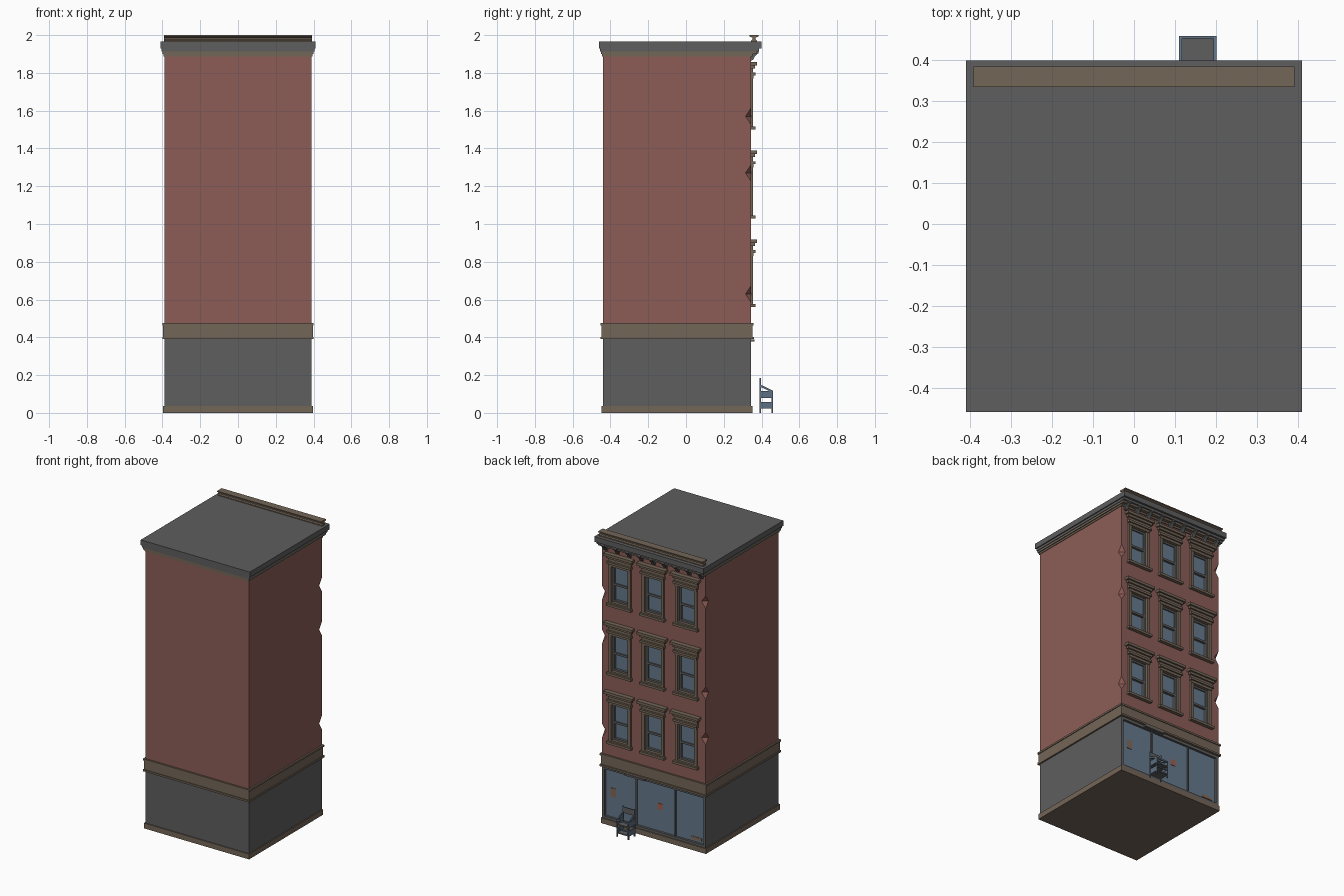
import bpy, bmesh
from mathutils import Vector


def mat(name, r, g, b):
    m = bpy.data.materials.new(name)
    m.diffuse_color = (r, g, b, 1)
    return m


BRICK = mat("brick red", 0.262, 0.108, 0.094)
STONE = mat("brown stone", 0.175, 0.133, 0.097)
GREY = mat("dark grey", 0.112, 0.112, 0.112)
GLASS = mat("window glass", 0.13, 0.19, 0.26)
STEEL = mat("blue steel", 0.11, 0.16, 0.22)
POSTER = mat("red poster", 0.36, 0.11, 0.07)
PAPER = mat("brown poster", 0.22, 0.14, 0.09)


def add_box(bm, x0, x1, y0, y1, z0, z1):
    v = [bm.verts.new((x, y, z)) for x in (x0, x1) for y in (y0, y1) for z in (z0, z1)]
    for f in ((0, 1, 3, 2), (4, 6, 7, 5), (0, 4, 5, 1), (2, 3, 7, 6), (0, 2, 6, 4), (1, 5, 7, 3)):
        bm.faces.new([v[i] for i in f])


def finish(bm, name, m):
    bmesh.ops.recalc_face_normals(bm, faces=bm.faces)
    me = bpy.data.meshes.new(name)
    bm.to_mesh(me)
    bm.free()
    ob = bpy.data.objects.new(name, me)
    bpy.context.collection.objects.link(ob)
    me.materials.append(m)
    return ob


def boxes(name, m, *dims):
    bm = bmesh.new()
    for d in dims:
        add_box(bm, *d)
    return finish(bm, name, m)


def prism(name, m, x0, x1, profile):
    """Extrude a (y, z) profile along x."""
    bm = bmesh.new()
    f = bm.faces.new([bm.verts.new((x0, y, z)) for y, z in profile])
    r = bmesh.ops.extrude_face_region(bm, geom=[f])
    for v in r["geom"]:
        if isinstance(v, bmesh.types.BMVert):
            v.co.x = x1
    return finish(bm, name, m)


W, YB, YF = 0.39, -0.44, 0.345
COLS = (-0.247, 0.003, 0.253)
ROWS = (0.56, 1.03, 1.50)

# brick upper storeys, with window openings and chipped front corners
wall = boxes("brick_walls", BRICK, (-W, W, YB, YF, 0.46, 1.90))
bm = bmesh.new()
for x in COLS:
    for z in ROWS:
        add_box(bm, x - 0.068, x + 0.068, 0.312, 0.40, z + 0.012, z + 0.288)
for side, heights in ((1, (0.63, 1.27, 1.57)), (-1, (0.78, 1.09, 1.71))):
    for z in heights:
        c = Vector((side * W, YF, z))
        top, bot = (bm.verts.new(c + Vector((0, 0, s * 0.045))) for s in (1, -1))
        ring = [bm.verts.new(c + Vector(d)) for d in
                ((0.03, 0, 0), (0, 0.03, 0), (-0.03, 0, 0), (0, -0.03, 0))]
        for i in range(4):
            a, b = ring[i], ring[(i + 1) % 4]
            bm.faces.new((a, b, top))
            bm.faces.new((b, a, bot))
cutter = finish(bm, "opening_cutter", BRICK)
cutter.hide_render = True
cutter.hide_viewport = True
mod = wall.modifiers.new("openings", "BOOLEAN")
mod.object = cutter
mod.operation = "DIFFERENCE"
mod.solver = "EXACT"

# ground floor core, piers and header
boxes("ground_floor", GREY, (-W, W, YB, 0.318, 0.03, 0.395),
      (-W, -0.373, 0.31, YF, 0.03, 0.395), (0.373, W, 0.31, YF, 0.03, 0.395),
      (-0.375, 0.375, 0.31, YF, 0.372, 0.395), (-0.375, 0.375, 0.31, YF, 0.03, 0.052))
boxes("plinth", STONE, (-0.396, 0.396, -0.447, 0.351, 0, 0.036))
boxes("shop_band", STONE, (-0.396, 0.396, -0.447, 0.352, 0.395, 0.467),
      (-0.401, 0.401, -0.452, 0.360, 0.390, 0.402),
      (-0.401, 0.401, -0.452, 0.357, 0.463, 0.475))

# shop window with mullions and posters
boxes("shop_glass", GLASS, (-0.374, 0.374, 0.317, 0.330, 0.050, 0.374))
boxes("shop_mullions", GREY, *[(x - 0.005, x + 0.005, 0.32, 0.340, 0.05, 0.374)
                               for x in (-0.155, 0.138)])
boxes("sign_rail", GREY, (0.06, 0.21, 0.34, 0.362, 0.377, 0.389))
boxes("red_poster", POSTER, (-0.055, -0.02, 0.329, 0.333, 0.20, 0.24))
boxes("brown_posters", PAPER, (0.295, 0.335, 0.329, 0.333, 0.19, 0.25),
      (-0.35, -0.27, 0.329, 0.333, 0.065, 0.085))

# windows: stone surround, sill, hood, sashes and glass
surround, sash, glass = [], [], []
for x in COLS:
    for z in ROWS:
        b, t = z + 0.012, z + 0.288
        for s in (-1, 1):
            xs = sorted((x + s * 0.062, x + s * 0.083))
            surround.append((xs[0], xs[1], 0.313, 0.355, b, t))
            xs = sorted((x + s * 0.050, x + s * 0.063))
            sash.append((xs[0], xs[1], 0.313, 0.336, b, t))
        surround += [
            (x - 0.092, x + 0.092, 0.313, 0.368, z, z + 0.016),
            (x - 0.083, x + 0.083, 0.313, 0.355, z + 0.016, z + 0.026),
            (x - 0.083, x + 0.083, 0.313, 0.358, z + 0.270, z + 0.287),
            (x - 0.090, x + 0.090, 0.34, 0.367, z + 0.287, z + 0.302),
            (x - 0.088, x + 0.088, 0.34, 0.354, z + 0.300, z + 0.326),
            (x - 0.096, x + 0.096, 0.34, 0.365, z + 0.324, z + 0.340),
            (x - 0.108, x + 0.108, 0.34, 0.376, z + 0.340, z + 0.358)]
        sash += [(x - 0.063, x + 0.063, 0.313, 0.336, zz, zz + 0.014)
                 for zz in (z + 0.024, z + 0.137, z + 0.258)]
        glass.append((x - 0.055, x + 0.055, 0.311, 0.320, z + 0.03, z + 0.137))
        glass.append((x - 0.055, x + 0.055, 0.311, 0.328, z + 0.145, z + 0.262))
boxes("window_surrounds", STONE, *surround)
boxes("window_sashes", GREY, *sash)
boxes("window_glass", GLASS, *glass)

# cornice, brackets, roof and parapet
boxes("cornice_moulding", STONE, (-0.394, 0.394, -0.445, 0.352, 1.888, 1.90),
      (-0.400, 0.400, -0.451, 0.375, 1.90, 1.914))
boxes("cornice_roof", GREY, (-0.404, 0.404, -0.454, 0.386, 1.914, 1.933),
      (-0.411, 0.411, -0.460, 0.400, 1.930, 1.966))
for i in range(9):
    x = -0.36 + i * 0.09
    prism("cornice_bracket", GREY, x - 0.012, x + 0.012,
          [(0.34, 1.865), (0.354, 1.868), (0.366, 1.89), (0.384, 1.905),
           (0.384, 1.916), (0.34, 1.916)])
prism("parapet", STONE, -0.393, 0.393,
      [(0.345, 1.96), (0.375, 1.96), (0.375, 1.972), (0.368, 1.977), (0.368, 1.986),
       (0.385, 1.993), (0.385, 2.0), (0.335, 2.0), (0.335, 1.993), (0.352, 1.986),
       (0.352, 1.977), (0.345, 1.972)])

# pavement stand: posts, sloping arms, shelves and back panel
X0, X1, Y0, Y1 = 0.110, 0.202, 0.389, 0.460
posts = []
for a in (X0, X1 - 0.007):
    posts += [(a, a + 0.007, Y0, Y0 + 0.007, 0, 0.186),
              (a, a + 0.007, Y1 - 0.007, Y1, 0, 0.118),
              (a, a + 0.006, Y0, Y1, 0.080, 0.115),
              (a, a + 0.006, Y0, Y1, 0.022, 0.058)]
    prism("stand_arm", STEEL, a, a + 0.007,
          [(Y0, 0.140), (Y1, 0.107), (Y1, 0.118), (Y0, 0.152)])
boxes("stand_frame", STEEL, *posts, (X0, X1, Y1 - 0.006, Y1, 0.108, 0.118),
      (X0, X1, Y1 - 0.006, Y1, 0.05, 0.058))
boxes("stand_shelves", GREY, (X0 + 0.006, X1 - 0.006, Y0, Y1 - 0.004, 0.078, 0.086),
      (X0 + 0.006, X1 - 0.006, Y0, Y1 - 0.004, 0.022, 0.030))
boxes("stand_back", GREY, (X0 + 0.006, X1 - 0.006, Y0, Y0 + 0.006, 0.140, 0.180))
